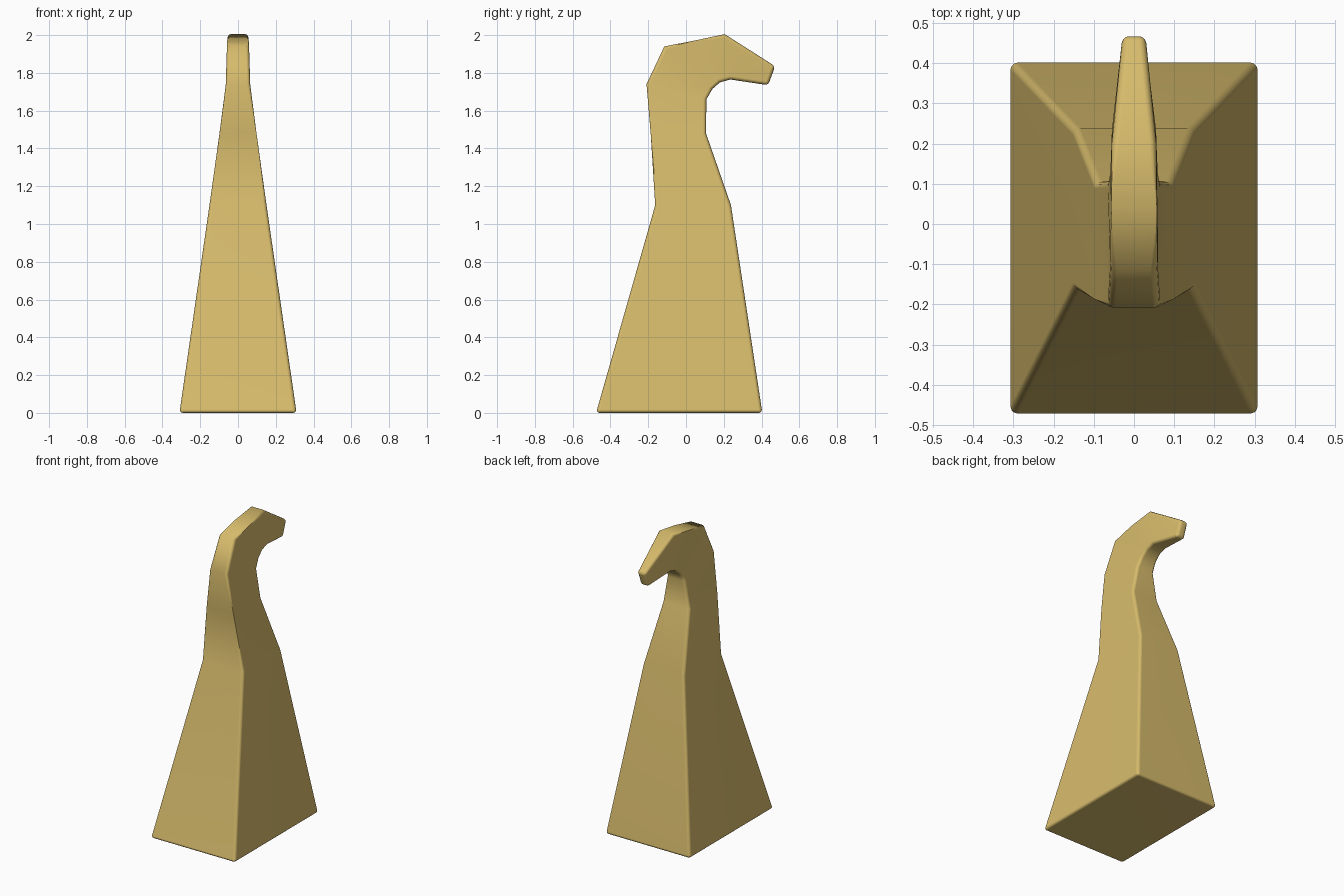
import bpy, bmesh, math

if "Cube" in bpy.data.objects:
    bpy.data.objects.remove(bpy.data.objects["Cube"])

# One brass-like flat colour
mat = bpy.data.materials.new("warm gold")
mat.diffuse_color = (0.68, 0.50, 0.15, 1)
mat.use_nodes = True
mat.node_tree.nodes["Principled BSDF"].inputs["Base Color"].default_value = mat.diffuse_color

# Cross-sections along the spine: (back y, back z, front y, front z, half width)
sections = [
    (-0.476, 0.00, 0.404, 0.00, 0.310),   # base
    (-0.163, 1.10, 0.238, 1.10, 0.151),   # shoulder
    (-0.187, 1.48, 0.106, 1.48, 0.098),   # neck
    (-0.209, 1.74, 0.108, 1.66, 0.065),   # nape
    (-0.115, 1.94, 0.140, 1.715, 0.059),  # crown back
    (0.04, 1.97, 0.180, 1.750, 0.057),
    (0.205, 2.005, 0.235, 1.765, 0.055),  # crown front
    (0.472, 1.835, 0.435, 1.735, 0.029),  # beak tip
]

# Hooked body: loft the rectangular sections and cap both ends
bm = bmesh.new()
rings = []
for by, bz, fy, fz, w in sections:
    rings.append([bm.verts.new(p) for p in
                  ((-w, by, bz), (w, by, bz), (w, fy, fz), (-w, fy, fz))])
for lo, hi in zip(rings, rings[1:]):
    for i in range(4):
        j = (i + 1) % 4
        bm.faces.new((lo[i], lo[j], hi[j], hi[i]))
bm.faces.new(rings[0][::-1])
bm.faces.new(rings[-1])

# Round the long corner edges and both end rims
edges = set()
for lo, hi in zip(rings, rings[1:]):
    edges |= {bm.edges.get((lo[i], hi[i])) for i in range(4)}
for ring in (rings[0], rings[-1]):
    edges |= {bm.edges.get((ring[i], ring[(i + 1) % 4])) for i in range(4)}
bmesh.ops.bevel(bm, geom=list(edges), offset=0.018, segments=3,
                profile=0.5, affect='EDGES', clamp_overlap=True)
bmesh.ops.recalc_face_normals(bm, faces=bm.faces)

mesh = bpy.data.meshes.new("hooked_body")
bm.to_mesh(mesh)
bm.free()
mesh.materials.append(mat)
body = bpy.data.objects.new("hooked_body", mesh)
bpy.context.collection.objects.link(body)

# Smooth shading with face-weighted normals for clean flats
bpy.context.view_layer.objects.active = body
body.select_set(True)
bpy.ops.object.shade_smooth_by_angle(angle=math.radians(50))
wn = body.modifiers.new("weighted_normals", 'WEIGHTED_NORMAL')
wn.keep_sharp = True
